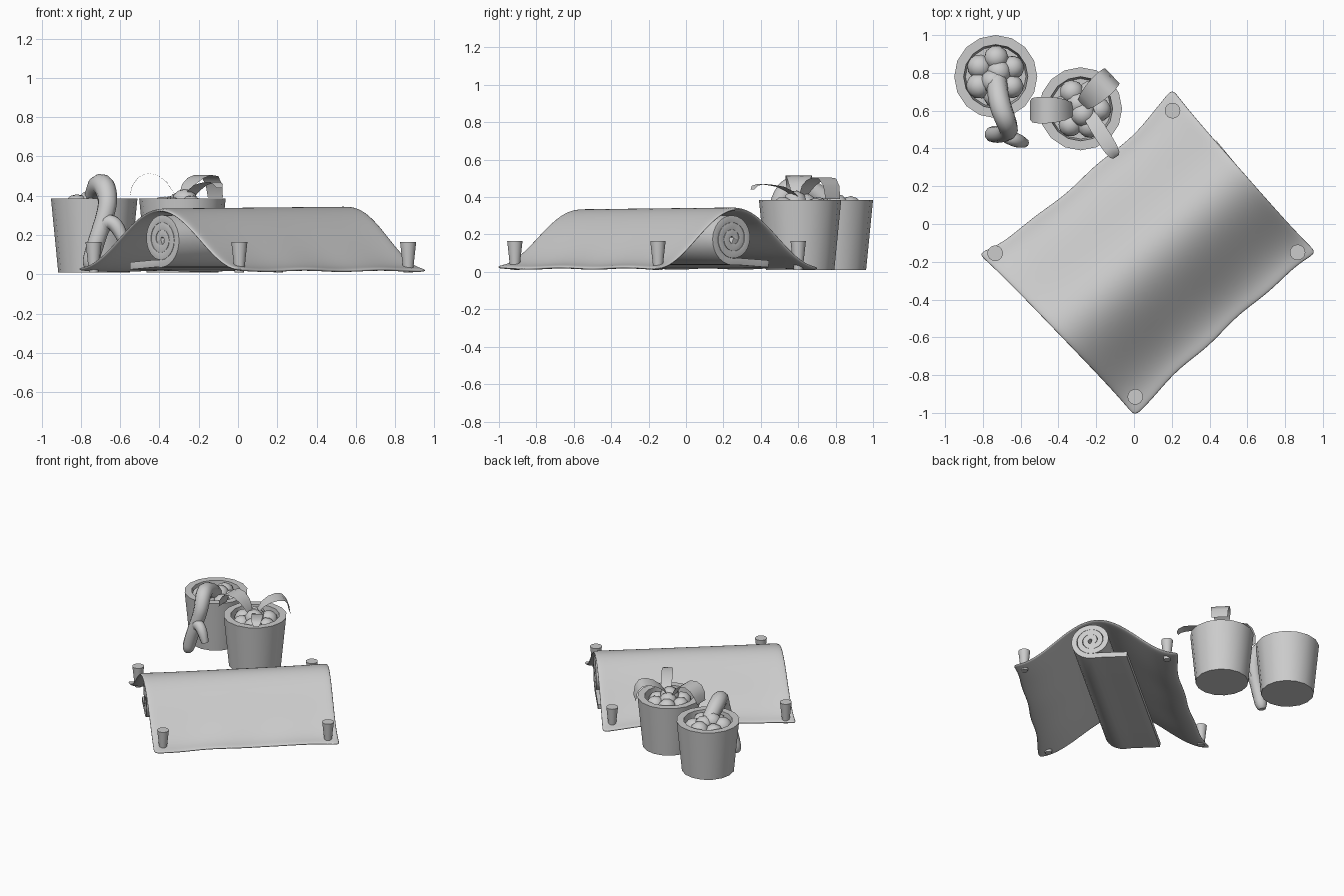
import bpy, math, random
from mathutils import Vector

if "Cube" in bpy.data.objects:
    bpy.data.objects.remove(bpy.data.objects["Cube"])

random.seed(4)
pi = math.pi


def mesh_obj(name, verts, faces, smooth=50):
    me = bpy.data.meshes.new(name)
    me.from_pydata([tuple(v) for v in verts], [], faces)
    ob = bpy.data.objects.new(name, me)
    bpy.context.collection.objects.link(ob)
    bpy.ops.object.select_all(action='DESELECT')
    ob.select_set(True)
    bpy.context.view_layer.objects.active = ob
    bpy.ops.object.shade_smooth_by_angle(angle=math.radians(smooth))
    return ob


def grid_obj(name, fn, nu, nv, smooth=50):
    verts = [fn(i / nu, j / nv) for i in range(nu + 1) for j in range(nv + 1)]
    w = nv + 1
    faces = [(i * w + j, (i + 1) * w + j, (i + 1) * w + j + 1, i * w + j + 1)
             for i in range(nu) for j in range(nv)]
    return mesh_obj(name, verts, faces, smooth)


def lathe(name, profile, centre, n):
    """Closed solid of revolution; first and last rings are capped."""
    verts, faces = [], []
    for r, z in profile:
        for k in range(n):
            a = 2 * pi * k / n
            verts.append((centre[0] + r * math.cos(a), centre[1] + r * math.sin(a), z))
    m = len(profile)
    for i in range(m - 1):
        for k in range(n):
            q = (k + 1) % n
            faces.append((i * n + k, i * n + q, (i + 1) * n + q, (i + 1) * n + k))
    faces.append(tuple(reversed(range(n))))
    faces.append(tuple(range((m - 1) * n, m * n)))
    return mesh_obj(name, verts, faces)


def tube(name, pts, radius):
    cu = bpy.data.curves.new(name, 'CURVE')
    cu.dimensions = '3D'
    cu.bevel_depth = radius
    cu.bevel_resolution = 3
    cu.resolution_u = 6
    cu.use_fill_caps = True
    sp = cu.splines.new('NURBS')
    sp.points.add(len(pts) - 1)
    for p, (x, y, z, r) in zip(sp.points, pts):
        p.co = (x, y, z, 1)
        p.radius = r
    sp.use_endpoint_u = True
    sp.order_u = 3
    ob = bpy.data.objects.new(name, cu)
    bpy.context.collection.objects.link(ob)
    return ob


# Tarp: bilinear sheet between four corners, bell-shaped across the ridge
A, B, C, D = [Vector(c) for c in ((-.83, -.155), (.005, -1.023), (.972, -.152), (.202, .722))]
side = Vector((.64, -.77))
along = Vector((.77, .64))


def tarp(s, t):
    p = A.lerp(B, s).lerp(D.lerp(C, s), t)
    ft, fs = 1 - (2 * t - 1) ** 4, 1 - (2 * s - 1) ** 4
    p = p + side * ft * (.055 * max(0, 1 - 2 * s) - .025 * max(0, 2 * s - 1))
    p = p + along * fs * .012 * (1 - 2 * t)
    p = p + side * .006 * math.sin(t * 6 * pi) * abs(2 * s - 1) ** 3
    bell = (1 - math.cos(2 * pi * s)) / 2
    z = .021 + bell * (.306 + .01 * t)
    z += .004 * math.sin(5 * pi * t + 2) * abs(2 * s - 1) ** 4
    return p.x, p.y, z


sheet = grid_obj("tarp", tarp, 20, 18, 60)
m = sheet.modifiers.new("thick", 'SOLIDIFY')
m.thickness = .02
m.offset = 0
m = sheet.modifiers.new("soft", 'SUBSURF')
m.levels = m.render_levels = 2

# Pegs at the corners
for i, c in enumerate(((.204, .6), (-.735, -.155), (.007, -.915), (.866, -.15))):
    lathe(f"peg_{i + 1}", [(.024, .01), (.041, .165)], c, 24)

# Bedroll: tightly wound spiral strip with a flat tail, running under the ridge
path = [(.25 - .05 * i, .043 + .003 * i) for i in range(5)]
turns = 3
for i in range(28 * turns + 1):
    a = 2 * pi * i / 28
    r = .124 - .038 * a / (2 * pi)
    path.append((-1.06 * r * math.sin(a), .178 - r * math.cos(a)))
ends = (Vector((-.39, -.565)), Vector((.595, .25)))


def bedroll(u, v):
    p, z = path[round(u * (len(path) - 1))]
    q = ends[0].lerp(ends[1], v) - side * p
    return q.x, q.y, z


roll = grid_obj("bedroll", bedroll, len(path) - 1, 4, 50)
m = roll.modifiers.new("thick", 'SOLIDIFY')
m.thickness = .037
m.offset = 0
m = roll.modifiers.new("round", 'BEVEL')
m.width = .012
m.segments = 3
m.limit_method = 'ANGLE'
m.angle_limit = math.radians(60)

# Two buckets, each heaped with round pieces
P1, P2 = (-.732, .78), (-.283, .61)
for n, c in enumerate((P1, P2), 1):
    lathe(f"bucket_{n}", [(.183, .01), (.22, .385), (.17, .385), (.16, .27)], c, 16)
    spots = [(.1, 2 * pi * k / 6 + n * .5, .332) for k in range(6)]
    spots += [(.03, 2 * pi * k / 2 + n, .36) for k in range(2)]
    for k, (r, a, z) in enumerate(spots):
        bpy.ops.mesh.primitive_ico_sphere_add(
            subdivisions=2, radius=random.uniform(.062, .07),
            location=(c[0] + r * math.cos(a), c[1] + r * math.sin(a),
                      z + random.uniform(-.01, .01)),
            rotation=[random.uniform(0, 3) for _ in range(3)])
        ob = bpy.context.object
        ob.name = f"bucket_{n}_piece_{k + 1}"
        bpy.ops.object.shade_smooth()

# Forked limb hanging over the rim of the first bucket
tube("hanging_limb", [(-.73, .79, .34, 1.1), (-.725, .72, .41, 1.1), (-.71, .63, .455, 1.15),
                      (-.68, .55, .455, 1.1), (-.66, .5, .38, 1), (-.675, .485, .3, .95),
                      (-.71, .475, .2, .9), (-.735, .475, .12, .9), (-.755, .475, .05, .85),
                      (-.76, .475, .03, .5)], .05)
tube("limb_fork", [(-.7, .48, .2, .8), (-.68, .47, .26, .9), (-.64, .45, .27, .9),
                   (-.6, .435, .22, .85), (-.58, .43, .16, .6)], .042)


# Arching strap leaves in the second bucket
def leaf(name, start, end, zs, widths):
    a, b = Vector(start), Vector(end)
    d = (b - a).normalized()
    n = Vector((-d.y, d.x))
    k = len(zs) - 1

    def fn(u, v):
        i = round(u * k)
        p = a.lerp(b, (1 - math.cos(pi * u)) / 2) + n * (v - .5) * widths[i]
        return p.x, p.y, zs[i]
    grid_obj(name, fn, k, 2, 70)


leaf("leaf_left", (-.32, .605), (-.55, .602),
     (.39, .42, .47, .505, .515, .495, .45, .40), (.05, .08, .11, .13, .14, .14, .13, .10))
leaf("leaf_back", (-.28, .625), (-.115, .785),
     (.38, .42, .46, .49, .505, .50, .46, .39), (.05, .07, .10, .12, .13, .13, .12, .11))
leaf("leaf_front", (-.25, .6), (-.095, .355),
     (.38, .40, .43, .455, .465, .47, .46, .44), (.04, .06, .075, .08, .08, .075, .06, .035))
